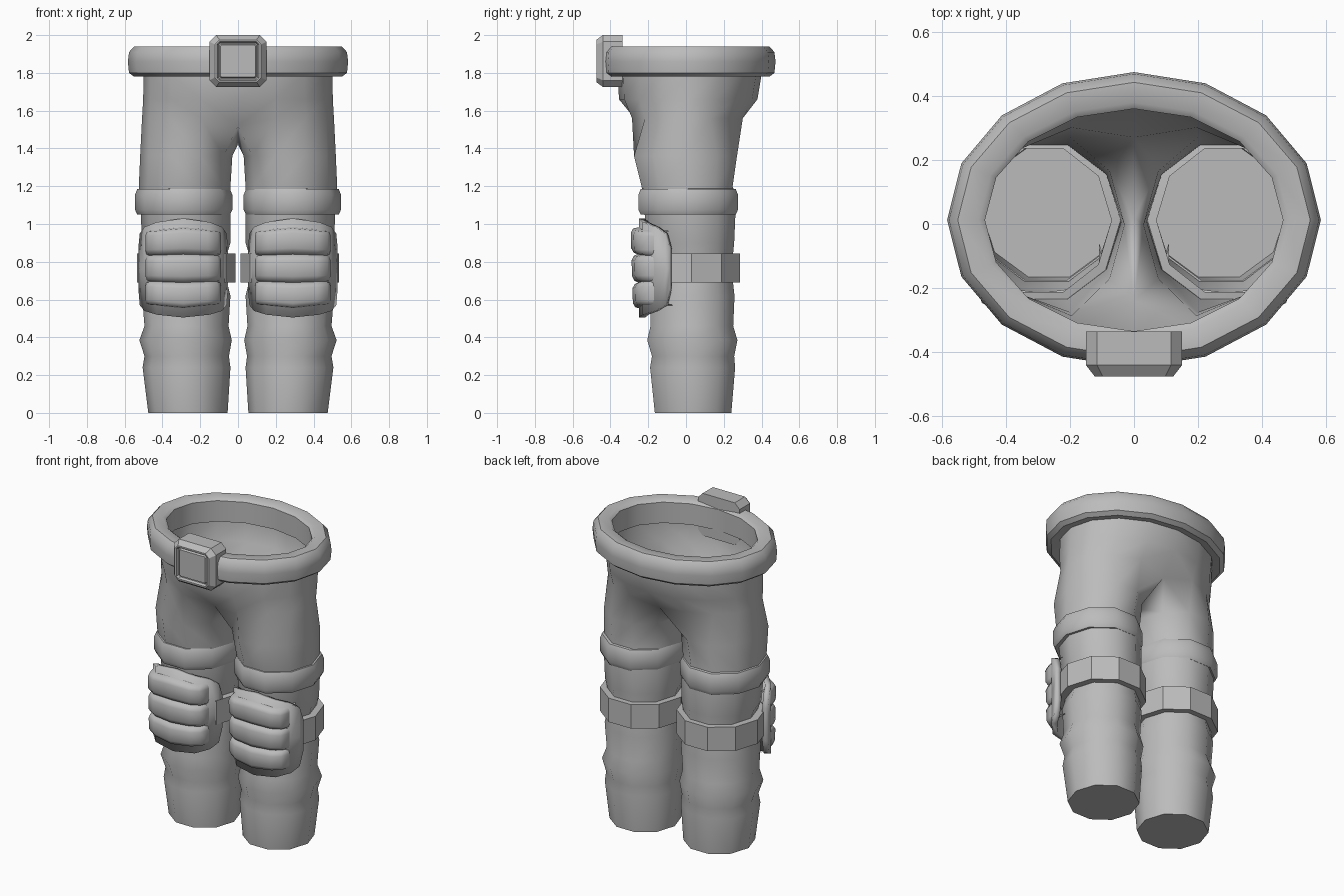
import bpy, bmesh, math
from math import sin, cos, pi, radians

if "Cube" in bpy.data.objects:
    bpy.data.objects.remove(bpy.data.objects["Cube"])

grey = bpy.data.materials.new("cloth grey")
grey.diffuse_color = (0.5, 0.5, 0.5, 1)
grey.use_nodes = True
grey.node_tree.nodes["Principled BSDF"].inputs["Base Color"].default_value = grey.diffuse_color


def finish(name, bm, angle=60, mirror=False, solid=0):
    bmesh.ops.remove_doubles(bm, verts=bm.verts, dist=1e-5)
    bmesh.ops.recalc_face_normals(bm, faces=bm.faces)
    me = bpy.data.meshes.new(name)
    bm.to_mesh(me)
    bm.free()
    me.materials.append(grey)
    me.shade_smooth()
    me.set_sharp_from_angle(angle=radians(angle))
    ob = bpy.data.objects.new(name, me)
    bpy.context.collection.objects.link(ob)
    if solid:
        m = ob.modifiers.new("thickness", 'SOLIDIFY')
        m.thickness = solid
        m.offset = -1
    if mirror:
        m = ob.modifiers.new("mirror", 'MIRROR')
        m.merge_threshold = 0.0005
    return ob


def loft(bm, rings, closed=True, loop=False):
    """Bridge successive rings of points with quads."""
    vs = [[bm.verts.new(p) for p in r] for r in rings]
    n = len(vs[0])
    pairs = list(zip(vs, vs[1:])) + ([(vs[-1], vs[0])] if loop else [])
    for a, b in pairs:
        for i in range(n if closed else n - 1):
            j = (i + 1) % n
            bm.faces.new((a[i], a[j], b[j], b[i]))
    return vs


def leg_ring(z, x0, x1, y0, y1, n=10):
    """Ring that starts at the front inner corner; the last point is innermost."""
    cx, cy, rx, ry = (x0 + x1) / 2, (y0 + y1) / 2, (x1 - x0) / 2, (y1 - y0) / 2
    ry /= cos(pi / n)
    a = [pi + 2 * pi * (k + 1) / n for k in range(n)]
    return [(cx + rx * cos(t), cy + ry * sin(t), z) for t in a]


def half_waist(z, rx, y0, y1):
    cy, ry = (y0 + y1) / 2, (y1 - y0) / 2
    return [(rx * cos(t) if 0 < k < 8 else 0, cy + ry * sin(t), z)
            for k in range(9) for t in [-pi / 2 + k * pi / 8]]


# Trousers: ten-sided legs that join at the crotch and open into the waist
bm = bmesh.new()
legs = [leg_ring(*r) for r in [
    (0, .055, .475, -.165, .24), (.24, .04, .505, -.19, .26),
    (.30, .048, .495, -.18, .255), (.385, .033, .522, -.205, .272),
    (.46, .05, .495, -.188, .25), (.62, .04, .508, -.19, .257),
    (.68, .055, .49, -.18, .25), (.85, .055, .49, -.18, .25), (.90, .04, .508, -.2, .255),
    (1.06, .04, .515, -.22, .262), (1.2, .04, .525, -.235, .247),
    (1.36, .03, .518, -.275, .27)]]
hip = half_waist(1.56, .508, -.31, .325)
hip[0], hip[8] = (0, -.24, 1.52), (0, .27, 1.52)
vs = loft(bm, legs + [hip + [(0, .02, 1.42)]])
bm.faces.new(vs[0])
loft(bm, [hip, half_waist(1.66, .502, -.355, .378),
          half_waist(1.79, .50, -.36, .40), half_waist(1.86, .50, -.36, .40)], closed=False)
finish("trousers", bm, 75, mirror=True)

# Belt: sixteen-sided ring with bevelled edges
bm = bmesh.new()
prof = [(0, 1.79), (.085, 1.78), (.112, 1.80), (.118, 1.86), (.112, 1.91),
        (.085, 1.94), (.02, 1.94), (0, 1.925)]
loft(bm, [[((.465 + o) * cos(k * pi / 8), .0125 + (.347 + o * .97) * sin(k * pi / 8), z)
           for o, z in prof] for k in range(16)], loop=True)
finish("belt", bm, 40)


def band(name, ext, prof, angle):
    """Closed strap round a leg: prof holds inward offset and height."""
    x0, x1, y0, y1 = ext
    bm = bmesh.new()
    loft(bm, [leg_ring(z, x0 + o, x1 - o, y0 + o, y1 - o) for o, z in prof], loop=True)
    finish(name, bm, angle, mirror=True)


# Thigh bands and knee straps
band("thigh_band", (.03, .545, -.252, .275),
     [(.04, 1.05), (.012, 1.05), (0, 1.075), (0, 1.155), (.012, 1.185), (.04, 1.19)], 50)
band("knee_strap", (.014, .535, -.225, .285),
     [(.05, .69), (0, .69), (0, .845), (.05, .845)], 30)

# Knee plate: curved shield wrapped round the front of each leg
cols = [(.238, -.085, .87, .66), (.23, -.11, .95, .57), (.205, -.165, .985, .54),
        (.14, -.23, 1.01, .52), (0, -.25, 1.03, .505)]
cols = [(-u, y, t, b) for u, y, t, b in cols] + [c for c in cols[-2::-1]]
bm = bmesh.new()
loft(bm, [[(.29 + u, y, b + (t - b) * f) for f in (0, .5, 1)] for u, y, t, b in cols],
     closed=False)
finish("knee_plate", bm, 40, mirror=True, solid=.035)

# Knee cushion: three padded rows with grooves between them
curve = [(.2, -.12), (.2, -.19), (.185, -.24), (.13, -.272), (0, -.287)]
curve = [(-u, y) for u, y in curve] + curve[-2::-1]
rows = []
for r, (z0, z1) in enumerate([(.55, .69), (.69, .84), (.84, .985)]):
    for f, o in [(0, .035), (.06, .014), (.22, 0), (.78, 0), (.94, .014), (1, .035)]:
        if (r, f) in ((0, 0), (2, 1)):
            o = .06
        rows.append((z0 + f * (z1 - z0), o))
bm = bmesh.new()
loft(bm, [[(.29 + u * (1 - o * 1.6), y + o * .9 - (z - .77) * .03, z - abs(u) * (z - .77) * .45)
           for u, y in curve] for z, o in rows], closed=False)
finish("knee_cushion", bm, 55, mirror=True)


# Buckle: chamfered block with a recessed frame and a raised panel
def octagon(y, hx, hz, c):
    pts = [(hx, hz - c), (hx - c, hz), (c - hx, hz), (-hx, hz - c),
           (-hx, c - hz), (c - hx, -hz), (hx - c, -hz), (hx, c - hz)]
    return [(x, y, 1.863 + z) for x, z in pts]


bm = bmesh.new()
vs = loft(bm, [octagon(*r) for r in [
    (-.335, .15, .137, .035), (-.44, .15, .137, .035), (-.475, .123, .112, .025),
    (-.475, .11, .102, .012), (-.457, .104, .096, .01), (-.457, .099, .091, .008),
    (-.468, .092, .085, .006)]])
bm.faces.new(vs[0])
bm.faces.new(vs[-1])
finish("buckle", bm, 25)
